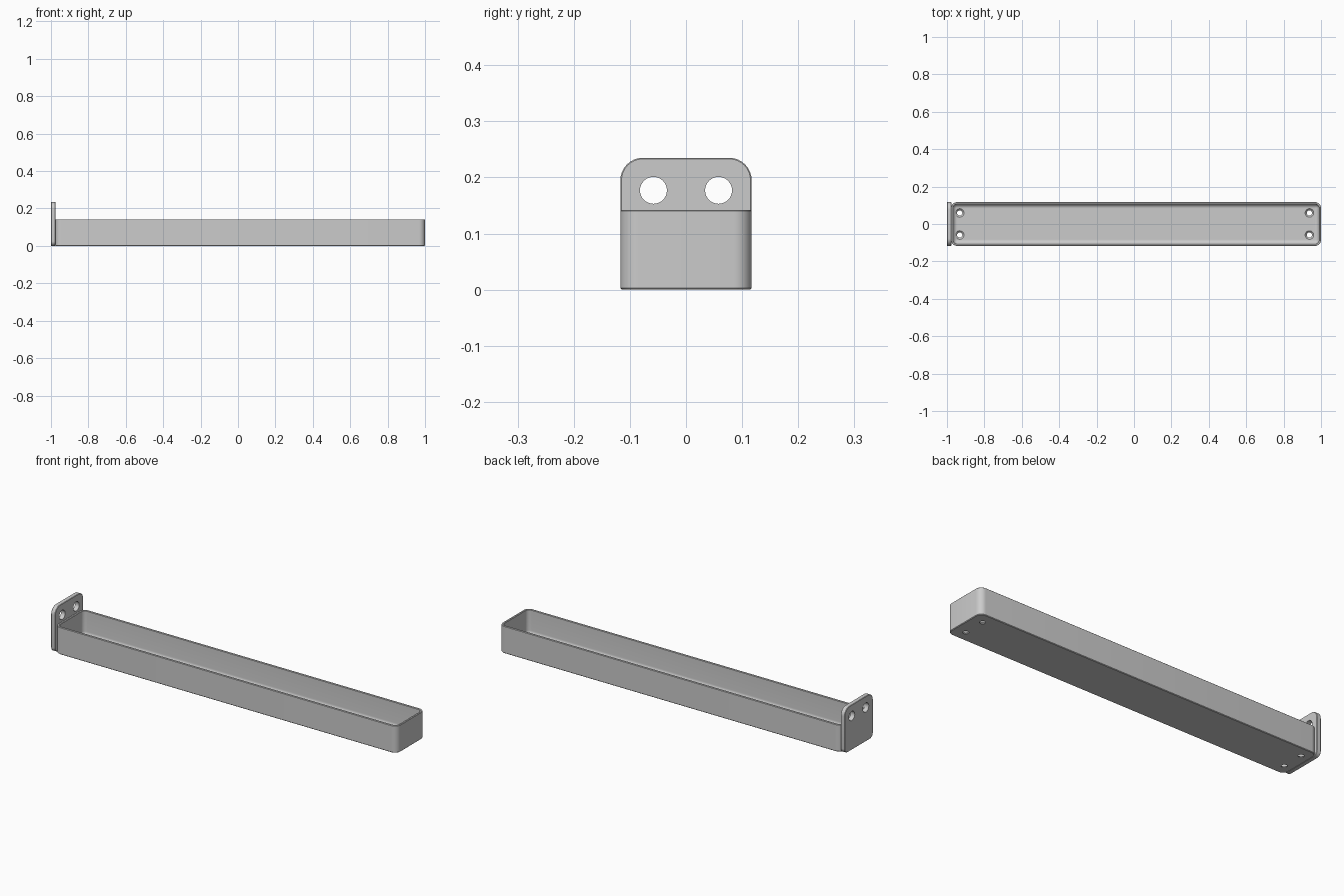
import bpy, bmesh, math

cube = bpy.data.objects.get("Cube")
if cube:
    bpy.data.objects.remove(cube, do_unlink=True)

grey = bpy.data.materials.new("plain grey")
grey.use_nodes = True
colour = (0.6, 0.6, 0.6, 1)
grey.diffuse_color = colour
grey.node_tree.nodes["Principled BSDF"].inputs["Base Color"].default_value = colour


def rounded_rect(hx, hy, radii, steps=8):
    """Outline points; radii start at the (+,+) corner, counter-clockwise."""
    pts = []
    signs = ((1, 1), (-1, 1), (-1, -1), (1, -1))
    for q, ((sx, sy), r) in enumerate(zip(signs, radii)):
        for i in range(steps + 1):
            a = math.pi / 2 * (q + i / steps)
            pts.append((sx * (hx - r) + r * math.cos(a),
                        sy * (hy - r) + r * math.sin(a)))
    return pts


def loft(name, rings):
    """Skin a stack of equal-length closed rings and cap both ends."""
    bm = bmesh.new()
    loops = [[bm.verts.new(p) for p in ring] for ring in rings]
    for a, b in zip(loops, loops[1:]):
        for i in range(len(a)):
            j = (i + 1) % len(a)
            bm.faces.new((a[i], a[j], b[j], b[i]))
    bm.faces.new(loops[0][::-1])
    bm.faces.new(loops[-1])
    bmesh.ops.recalc_face_normals(bm, faces=bm.faces)
    mesh = bpy.data.meshes.new(name)
    bm.to_mesh(mesh)
    bm.free()
    mesh.materials.append(grey)
    obj = bpy.data.objects.new(name, mesh)
    bpy.context.collection.objects.link(obj)
    return obj


def circle(r, n=32):
    return [(r * math.cos(math.tau * i / n), r * math.sin(math.tau * i / n)) for i in range(n)]


def cut(obj, cutter):
    mod = obj.modifiers.new("hole", 'BOOLEAN')
    mod.operation = 'DIFFERENCE'
    mod.solver = 'EXACT'
    mod.object = cutter
    bpy.context.view_layer.objects.active = obj
    bpy.ops.object.modifier_apply(modifier=mod.name)
    bpy.data.objects.remove(cutter, do_unlink=True)


# Tray: outer wall, rim, inner wall, filleted floor
x0, x1, half_y, height = -0.978, 1.0, 0.117, 0.142
mid, half_x = (x0 + x1) / 2, (x1 - x0) / 2
wall, floor, fillet, corner = 0.011, 0.012, 0.022, 0.032
sections = [(0.003, 0), (0, 0.003), (0, height - 0.002), (0.002, height),
            (wall - 0.002, height), (wall, height - 0.002)]
for i in range(9):
    a = math.pi / 2 * i / 8
    sections.append((wall + fillet * (1 - math.cos(a)), floor + fillet * (1 - math.sin(a))))
rings = []
for inset, z in sections:
    r = max(corner - inset, 0.003)
    rings.append([(mid + x, y, z) for x, y in
                  rounded_rect(half_x - inset, half_y - inset, [r] * 4)])
tray = loft("tray", rings)

# Countersunk holes in the tray floor
for x in (-0.932, 0.938):
    for y in (-0.059, 0.059):
        profile = [(0.014, -0.02), (0.014, 0.003), (0.024, 0.013), (0.024, 0.03)]
        cut(tray, loft("hole cutter", [[(x + u, y + v, z) for u, v in circle(r)]
                                       for r, z in profile]))

# Upright end plate with softened edges
plate_h = 0.235
rings = []
for x, inset in ((-1, 0.002), (-0.998, 0), (-0.978, 0), (-0.976, 0.002)):
    outline = rounded_rect(half_y - inset, plate_h / 2 - inset,
                           [0.04 - inset] * 2 + [0.025 - inset] * 2)
    rings.append([(x, y, z + plate_h / 2) for y, z in outline])
plate = loft("end_plate", rings)

# Mounting holes through the plate
for y in (-0.058, 0.058):
    cut(plate, loft("hole cutter", [[(x, y + u, 0.177 + v) for u, v in circle(0.024)]
                                    for x in (-1.05, -0.9)]))

# Smooth the curves and keep the edges crisp
for obj in (tray, plate):
    bpy.ops.object.select_all(action='DESELECT')
    obj.select_set(True)
    bpy.context.view_layer.objects.active = obj
    bpy.ops.object.shade_smooth_by_angle(angle=math.radians(30))
